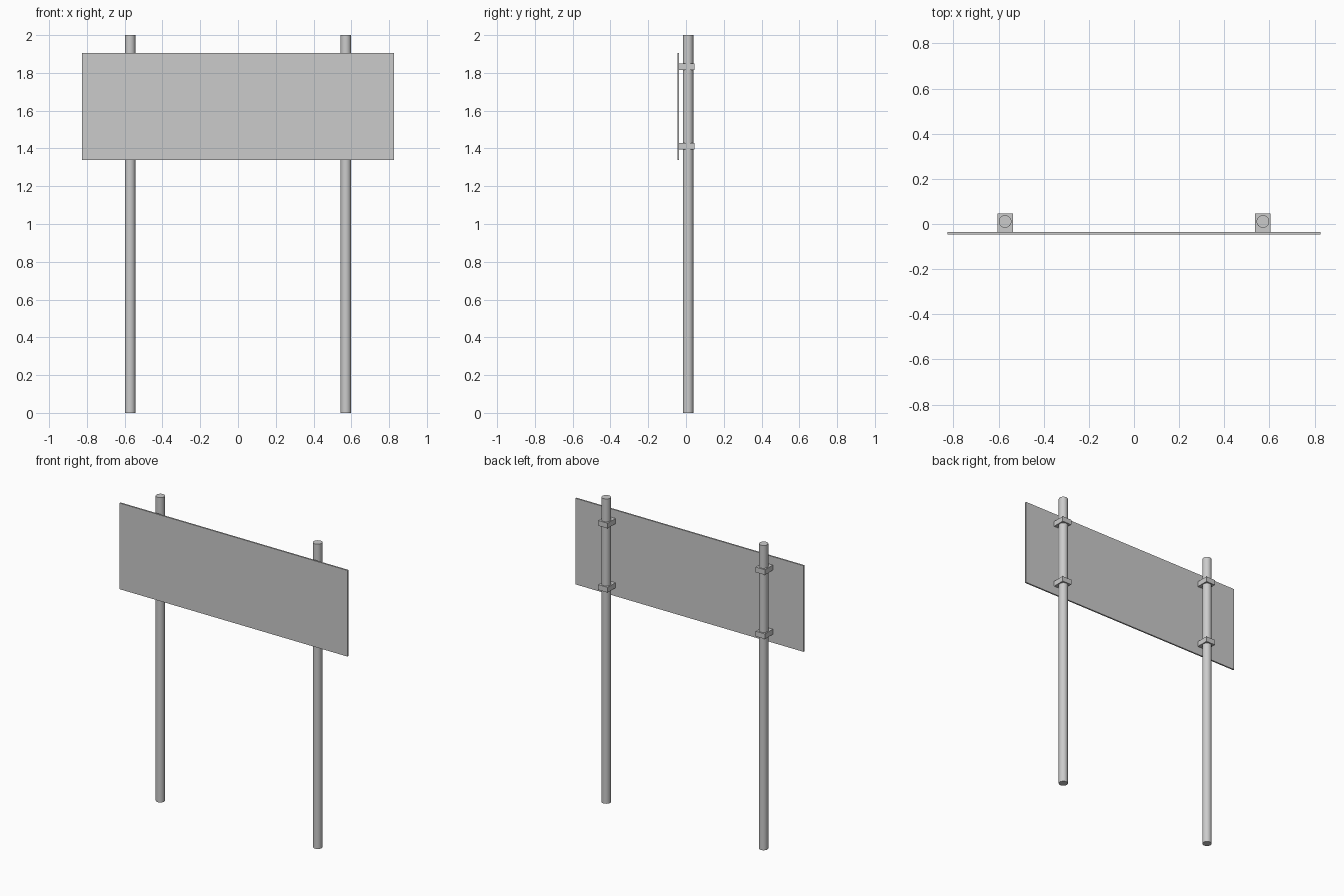
import bpy

if "Cube" in bpy.data.objects:
    bpy.data.objects.remove(bpy.data.objects["Cube"])

POST_X, POST_Y, POST_R = 0.571, 0.011, 0.028


def box(name, lo, hi):
    bpy.ops.mesh.primitive_cube_add(size=1, location=[(a + b) / 2 for a, b in zip(lo, hi)])
    ob = bpy.context.object
    ob.name = name
    ob.scale = [b - a for a, b in zip(lo, hi)]
    bpy.ops.object.transform_apply(location=False, rotation=False, scale=True)
    return ob


# Thin sign panel
box("sign_panel", (-0.827, -0.046, 1.34), (0.827, -0.036, 1.905))

for side, x in (("left", -POST_X), ("right", POST_X)):
    # Round post
    bpy.ops.mesh.primitive_cylinder_add(vertices=32, radius=POST_R, depth=2,
                                        location=(x, POST_Y, 1))
    bpy.context.object.name = side + "_post"
    bpy.ops.object.shade_smooth_by_angle()
    # Clamps holding the panel to the post
    for level, z in (("lower", 1.412), ("upper", 1.833)):
        box(f"{side}_{level}_clamp", (x - 0.034, -0.036, z - 0.017),
            (x + 0.034, 0.046, z + 0.017))
